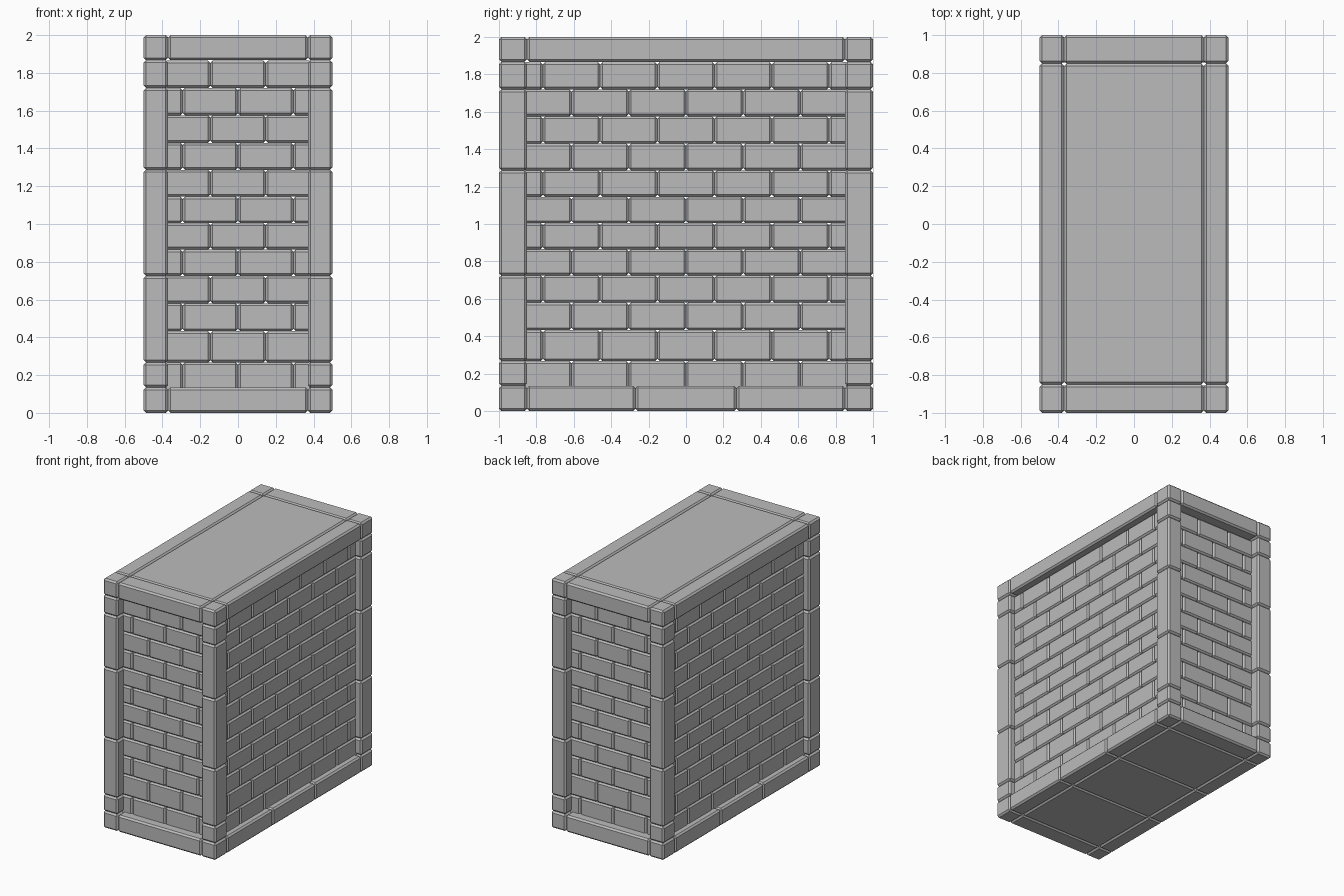
import bpy
import bmesh
from mathutils import Matrix, Vector

cube = bpy.data.objects.get("Cube")
if cube:
    bpy.data.objects.remove(cube, do_unlink=True)

stone = bpy.data.materials.new("grey stone")
stone.use_nodes = True
GREY = (0.5, 0.5, 0.5, 1)
stone.diffuse_color = GREY
stone.node_tree.nodes["Principled BSDF"].inputs["Base Color"].default_value = GREY

# Outer half sizes, inner edges of the corner posts, and wall faces
OX, OY = 0.5, 1.0
PX, PY = 0.37, 0.85
WX, WY = 0.45, 0.925
BASE, CAP, TOP = 0.135, 1.867, 2.0
BRICK_DEPTH = 0.07


def pairs(values):
    return list(zip(values, values[1:]))


def build(name, boxes, bevel=0.013):
    """One object of chamfered blocks, each given as x, y and z ranges."""
    bm = bmesh.new()
    for ranges in boxes:
        low = Vector([min(r) for r in ranges])
        high = Vector([max(r) for r in ranges])
        place = Matrix.Translation((low + high) / 2) @ Matrix.Diagonal((*(high - low), 1))
        bmesh.ops.create_cube(bm, size=1, matrix=place)
    mesh = bpy.data.meshes.new(name)
    bm.to_mesh(mesh)
    bm.free()
    mesh.materials.append(stone)
    obj = bpy.data.objects.new(name, mesh)
    bpy.context.collection.objects.link(obj)
    mod = obj.modifiers.new("chamfer", 'BEVEL')
    mod.width = bevel
    mod.segments = 1
    return obj


def slab(name, x_cuts, y_cuts, z_range):
    build(name, [(x, y, z_range) for x in pairs(x_cuts) for y in pairs(y_cuts)])


# Base and cap slabs
x_cuts = [-OX, -PX, PX, OX]
slab("base_slabs", x_cuts, [-OY, -PY, -0.27, 0.27, PY, OY], (0, BASE))
slab("cap_slabs", x_cuts, [-OY, -PY, PY, OY], (CAP, TOP))

# Corner posts
post_cuts = [BASE, 0.267, 0.725, 1.287, 1.72, CAP]
for y_name, sy in (("front", -1), ("back", 1)):
    for x_name, sx in (("left", 1), ("right", -1)):
        build(f"{y_name}_{x_name}_post",
              [((sx * PX, sx * OX), (sy * PY, sy * OY), z) for z in pairs(post_cuts)])

# Brick courses, listed from the top down; the lowest sinks behind the base
courses = [1.865, 1.72, 1.575, 1.43, 1.287, 1.145, 1.005,
           0.865, 0.725, 0.58, 0.433, 0.267, 0.1]


def brick_spans(length, half, shifted):
    """Brick ranges along a wall, centred on a joint when shifted."""
    start = 0 if shifted else length / 2
    joints = [start + i * length for i in range(-8, 9)]
    inside = [j for j in joints if abs(j) < half - 0.02]
    return pairs([-half] + inside + [half])


def wall(name, length, half, face, sign, along_x):
    boxes = []
    for row, z in enumerate(pairs(courses)):
        for span in brick_spans(length, half, row % 2 == 1):
            depth = (sign * face, sign * (face - BRICK_DEPTH))
            boxes.append((span, depth, z) if along_x else (depth, span, z))
    build(name, boxes, 0.012)


wall("front_brick_wall", 0.293, PX + 0.02, WY, -1, True)
wall("back_brick_wall", 0.293, PX + 0.02, WY, 1, True)
wall("left_brick_wall", 0.306, PY + 0.02, WX, 1, False)
wall("right_brick_wall", 0.306, PY + 0.02, WX, -1, False)
